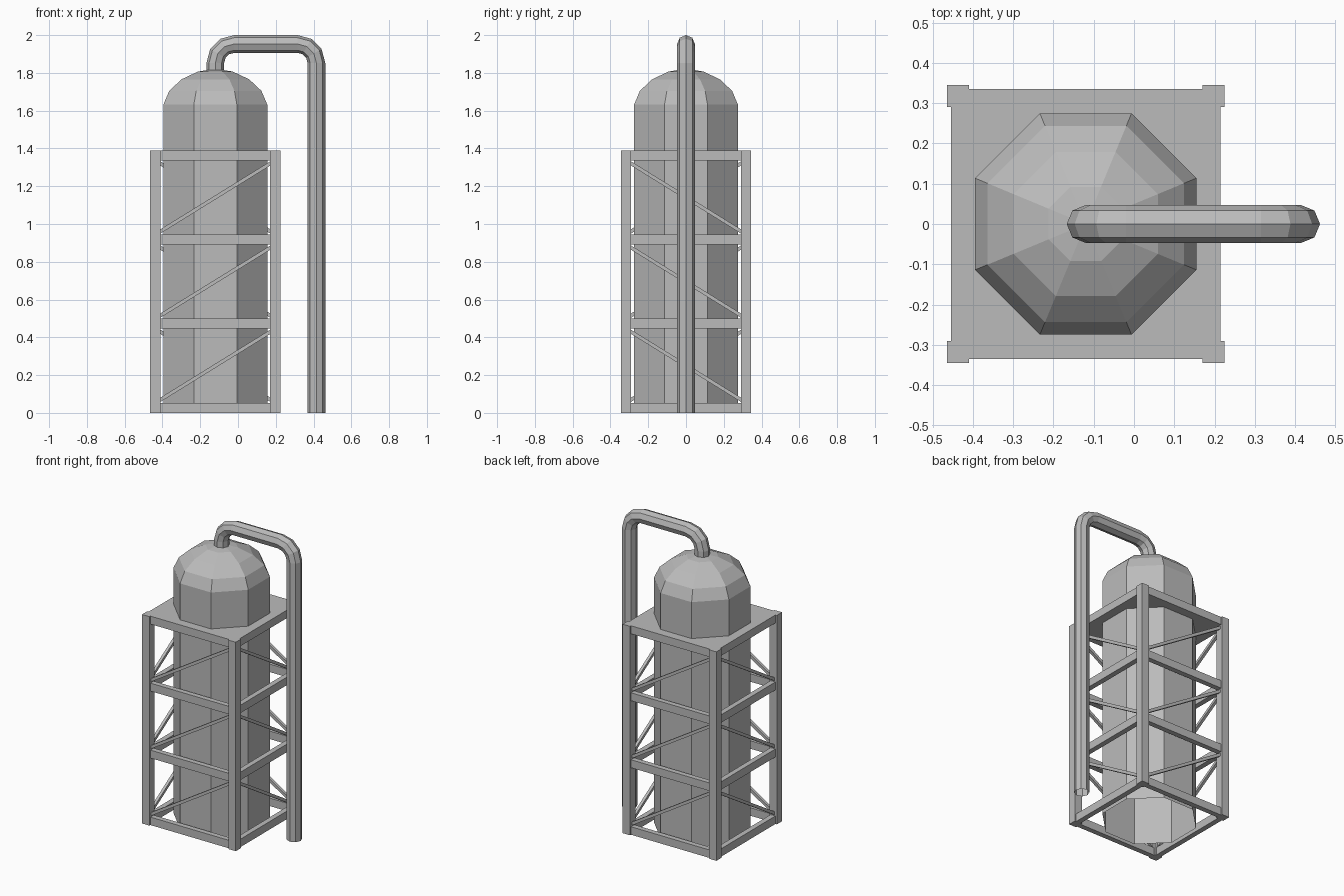
import bpy, bmesh
from math import sin, cos, pi, radians
from mathutils import Vector

cube = bpy.data.objects.get("Cube")
if cube:
    bpy.data.objects.remove(cube)

grey = bpy.data.materials.new("plain_grey")
grey.use_nodes = True
colour = (0.5, 0.5, 0.5, 1)
grey.diffuse_color = colour
grey.node_tree.nodes["Principled BSDF"].inputs["Base Color"].default_value = colour

CX = -0.12          # tower axis
HALF = 0.3175       # axis to post centre
TOP = 1.39
BEAM = 0.053        # beam height
LEVELS = [i * (TOP - BEAM) / 3 for i in range(4)]


def finish(name, bm):
    bmesh.ops.recalc_face_normals(bm, faces=bm.faces)
    mesh = bpy.data.meshes.new(name)
    bm.to_mesh(mesh)
    bm.free()
    mesh.materials.append(grey)
    obj = bpy.data.objects.new(name, mesh)
    bpy.context.collection.objects.link(obj)
    return obj


def box(name, centre, size):
    bm = bmesh.new()
    bmesh.ops.create_cube(bm, size=1)
    bmesh.ops.scale(bm, vec=size, verts=bm.verts)
    bmesh.ops.translate(bm, vec=centre, verts=bm.verts)
    return finish(name, bm)


def bar(name, a, b, thick):
    """Square bar between two points."""
    a, b = Vector(a), Vector(b)
    obj = box(name, (0, 0, 0), (thick, thick, (b - a).length))
    obj.location = (a + b) / 2
    obj.rotation_euler = (b - a).to_track_quat('Z', 'Y').to_euler()
    return obj


def skin(name, rings, tip=None):
    """Join rings of points with quads; optionally close onto a tip."""
    bm = bmesh.new()
    loops = [[bm.verts.new(p) for p in ring] for ring in rings]
    n = len(loops[0])
    for lo, hi in zip(loops, loops[1:]):
        for i in range(n):
            j = (i + 1) % n
            bm.faces.new((lo[i], lo[j], hi[j], hi[i]))
    if tip:
        t = bm.verts.new(tip)
        for i in range(n):
            bm.faces.new((loops[-1][i], loops[-1][(i + 1) % n], t))
    return finish(name, bm)


# Eight-sided tank with a domed top and open bottom
profile = [(0.275, 0), (0.275, 1.632), (0.244, 1.705), (0.179, 1.766), (0.092, 1.807)]
tank_rings = []
for flat, z in profile:
    r = flat / cos(pi / 8)
    angles = [pi / 8 + k * pi / 4 for k in range(8)]
    tank_rings.append([(CX + r * cos(a), r * sin(a), z) for a in angles])
skin("tank", tank_rings, (CX, 0, 1.822))

# Outlet pipe: up, over and down, with three-segment bends
PIPE_X, PIPE_Z, PIPE_R, BEND = 0.415, 1.953, 0.047, 0.1
stations = [(CX, 1.79, pi)]
for cx, angles in ((CX + BEND, (180, 150, 120, 90)), (PIPE_X - BEND, (90, 60, 30, 0))):
    for deg in angles:
        a = radians(deg)
        stations.append((cx + BEND * cos(a), PIPE_Z - BEND + BEND * sin(a), a))
stations.append((PIPE_X, 0, 0))
pipe_rings = []
for x, z, a in stations:
    ring = []
    for k in range(8):
        out, side = PIPE_R * cos(k * pi / 4), PIPE_R * sin(k * pi / 4)
        ring.append((x + out * cos(a), side, z + out * sin(a)))
    pipe_rings.append(ring)
skin("outlet_pipe", pipe_rings)

# Corner posts
for sx, side in ((-1, "right"), (1, "left")):
    for sy, end in ((-1, "front"), (1, "back")):
        box(f"{end}_{side}_post", (CX + sx * HALF, sy * HALF, TOP / 2), (0.055, 0.055, TOP))

# Deck at the top of the frame
box("top_deck", (CX, 0, TOP - BEAM / 2), (0.67, 0.67, BEAM))

# Horizontal beams and one diagonal brace per panel on each side
for s in (-1, 1):
    for i, z in enumerate(LEVELS[:-1]):
        mid = z + BEAM / 2
        box(f"cross_beam_{i}", (CX, s * HALF, mid), (2 * HALF, 0.035, BEAM))
        box(f"side_beam_{i}", (CX + s * HALF, 0, mid), (0.035, 2 * HALF, BEAM))
        low, high = z + BEAM, LEVELS[i + 1]
        bar(f"cross_brace_{i}", (CX + s * HALF, s * HALF, low),
            (CX - s * HALF, s * HALF, high), 0.019)
        bar(f"side_brace_{i}", (CX + s * HALF, s * HALF, low),
            (CX + s * HALF, -s * HALF, high), 0.019)
